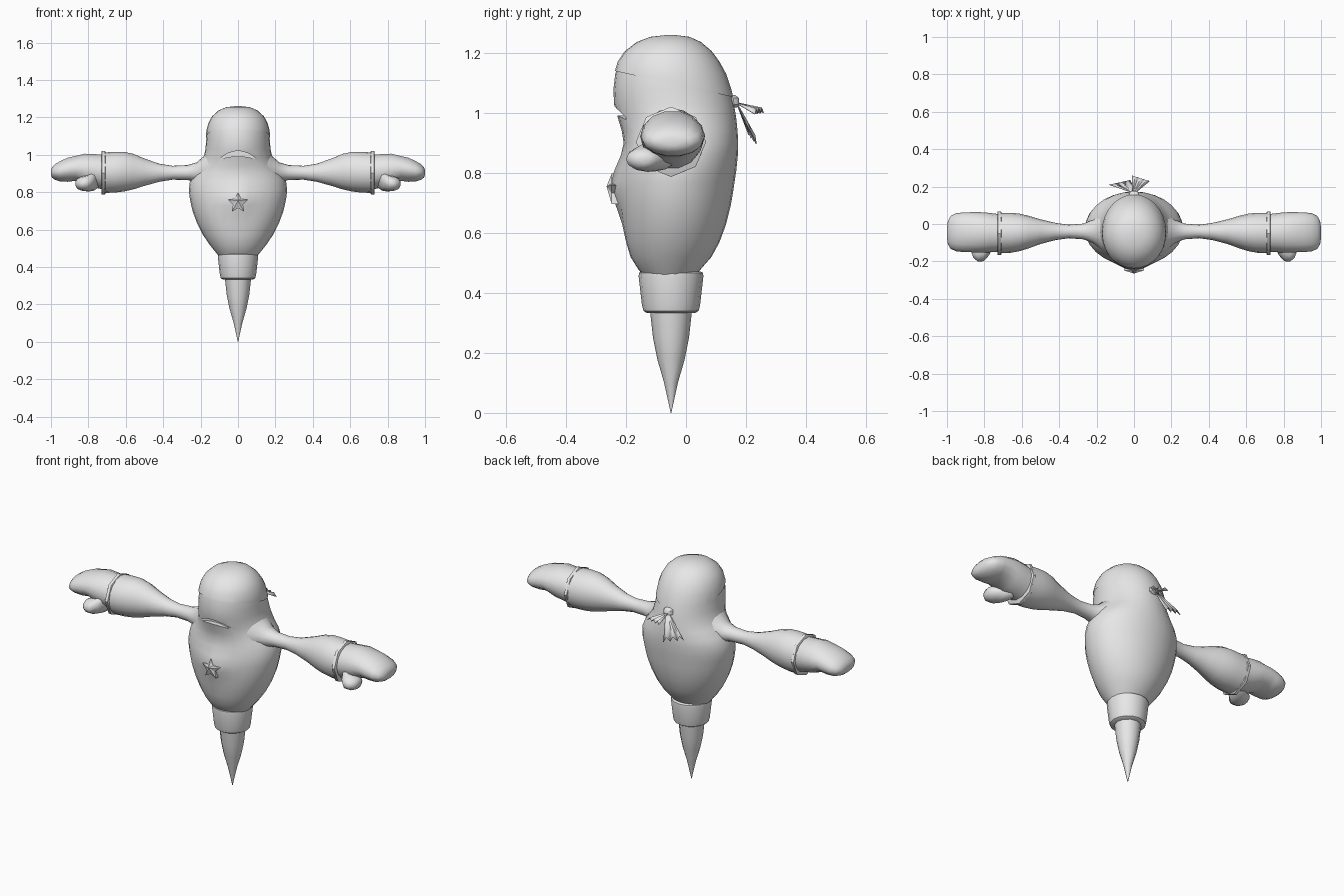
import bpy, bmesh, math
from mathutils import Vector

grey = bpy.data.materials.new("plain_grey")
grey.diffuse_color = (0.8, 0.8, 0.8, 1)


def finish(name, bm):
    bmesh.ops.recalc_face_normals(bm, faces=bm.faces[:])
    me = bpy.data.meshes.new(name)
    bm.to_mesh(me)
    bm.free()
    ob = bpy.data.objects.new(name, me)
    bpy.context.collection.objects.link(ob)
    me.materials.append(grey)
    return ob


def loft(rings, n, axis="z", turn=0.0):
    """Elliptical rings (position, centre a, centre b, radius a, radius b) along an axis."""
    bm = bmesh.new()
    loops = []
    for t, ca, cb, ra, rb in rings:
        loop = []
        for i in range(n):
            a = 2 * math.pi * i / n + turn
            p, q = ca + ra * math.cos(a), cb + rb * math.sin(a)
            loop.append(bm.verts.new((p, q, t) if axis == "z" else (t, p, q)))
        loops.append(loop)
    for u, v in zip(loops, loops[1:]):
        for i in range(n):
            j = (i + 1) % n
            bm.faces.new((u[i], u[j], v[j], v[i]))
    bm.faces.new(loops[0])
    bm.faces.new(loops[-1])
    return bm


def mirror(ob):
    m = ob.modifiers.new("mirror", "MIRROR")
    m.use_mirror_merge = False
    return ob


# Body and head: height, half width, front y, back y
profile = [(0.455, 0.10, -0.14, 0.03), (0.48, 0.12, -0.16, 0.05), (0.52, 0.152, -0.185, 0.085),
           (0.57, 0.186, -0.2, 0.112), (0.63, 0.217, -0.213, 0.134), (0.69, 0.24, -0.221, 0.149),
           (0.73, 0.25, -0.224, 0.156), (0.77, 0.258, -0.224, 0.162), (0.81, 0.263, -0.221, 0.168),
           (0.86, 0.257, -0.212, 0.173), (0.90, 0.238, -0.208, 0.174), (0.94, 0.207, -0.214, 0.172),
           (0.98, 0.185, -0.226, 0.168), (1.03, 0.174, -0.24, 0.16), (1.08, 0.17, -0.242, 0.147),
           (1.13, 0.165, -0.236, 0.13), (1.17, 0.154, -0.224, 0.108), (1.205, 0.134, -0.2, 0.082),
           (1.235, 0.1, -0.16, 0.046), (1.252, 0.06, -0.115, 0.008), (1.258, 0.012, -0.06, -0.04)]


def body_rings(rows, grow=0.0):
    return [(z + grow * max(0, (z - 1.1) / 0.16) * 0.6, 0, (f + b) / 2, w + grow, (b - f) / 2 + grow)
            for z, w, f, b in rows]


bm = loft(body_rings(profile), 28)
for v in bm.verts:  # pinched chest
    if v.co.y < -0.1:
        v.co.y -= 0.03 * max(0, 1 - abs(v.co.x) / 0.13 - abs(v.co.z - 0.76) / 0.12)
body = finish("body", bm)

# Mouth: crescent cut into the face
bm = bmesh.new()
arc = [(-0.1 + 0.2 * i / 12) for i in range(13)]
outline = [(x, 0.978 + 0.042 * (1 - (x / 0.1) ** 2)) for x in arc]
outline += [(x, 0.975 + 0.017 * (1 - (x / 0.1) ** 2)) for x in reversed(arc)]
face = bm.faces.new([bm.verts.new((x, -0.4, z)) for x, z in outline])
ext = bmesh.ops.extrude_face_region(bm, geom=[face])
for v in ext["geom"]:
    if isinstance(v, bmesh.types.BMVert):
        v.co.y = -0.2
cutter = finish("mouth_cutter", bm)
cutter.hide_render = True
cutter.hide_set(True)
cut = body.modifiers.new("mouth", "BOOLEAN")
cut.operation, cut.solver, cut.object = "DIFFERENCE", "EXACT", cutter

# Head scarf: thin shell over the head with a tilted lower edge
bm = loft(body_rings(profile[12:], 0.004), 28)
bmesh.ops.bisect_plane(bm, geom=bm.verts[:] + bm.edges[:] + bm.faces[:], plane_co=(0, 0, 1.088),
                       plane_no=Vector((0, 0.22, 1)), clear_inner=True)
finish("head_scarf", bm)

# Scarf knot
finish("scarf_knot", loft([(1.018, 0, 0.16, 0.012, 0.01), (1.028, 0, 0.16, 0.028, 0.019),
                           (1.05, 0, 0.158, 0.028, 0.019), (1.06, 0, 0.155, 0.012, 0.01)], 10))


# Scarf tails: fluted fans with ragged ends
def tail(name, left, right):
    left, right = Vector(left), Vector(right)
    root = Vector((0, 0.17, 1.035))
    bm = bmesh.new()
    rows = []
    for i in range(7):
        s = i / 6
        wave = Vector((0, 0.3, 1)) * (0.008 if i % 2 else -0.008)
        end = left.lerp(right, s) + wave
        start = root + (right - left).normalized() * 0.02 * (s - 0.5)
        rows.append([bm.verts.new(start.lerp(end, k)) for k in (0, 0.5, 0.93 if i % 2 else 1)])
    for a, b in zip(rows, rows[1:]):
        for k in range(2):
            bm.faces.new((a[k], a[k + 1], b[k + 1], b[k]))
    finish(name, bm).modifiers.new("cloth", "SOLIDIFY").thickness = 0.003


tail("scarf_tail_lower", (-0.135, 0.212, 0.935), (-0.02, 0.238, 0.905))
tail("scarf_tail_upper", (-0.01, 0.262, 1.01), (0.085, 0.232, 1.005))

# Star on the chest
bm = bmesh.new()
ring = []
for i in range(10):
    r = 0.056 if i % 2 == 0 else 0.028
    a = math.pi / 2 + i * math.pi / 5
    ring.append((r * math.cos(a), 0.742 + r * math.sin(a)))
front = [bm.verts.new((x, -0.248, z)) for x, z in ring]
back = [bm.verts.new((x, -0.19, z)) for x, z in ring]
tip = bm.verts.new((0, -0.265, 0.755))
for i in range(10):
    j = (i + 1) % 10
    bm.faces.new((front[i], front[j], back[j], back[i]))
    bm.faces.new((front[i], front[j], tip))
bm.faces.new(back)
finish("chest_star", bm)

# Collar and spike under the body
finish("collar", loft([(0.333, 0, -0.05, 0.08, 0.08), (0.34, 0, -0.05, 0.092, 0.092),
                       (0.36, 0, -0.05, 0.097, 0.097), (0.455, 0, -0.05, 0.108, 0.108),
                       (0.467, 0, -0.05, 0.107, 0.107), (0.472, 0, -0.05, 0.098, 0.098)], 16))
finish("spike", loft([(0, 0, -0.05, 0.001, 0.001), (0.1, 0, -0.05, 0.023, 0.023),
                      (0.18, 0, -0.05, 0.046, 0.046), (0.25, 0, -0.05, 0.06, 0.06),
                      (0.34, 0, -0.05, 0.07, 0.07)], 12))

# Arms flaring from the shoulder to the wide cuff
mirror(finish("arm", loft([(0.13, -0.04, 0.92, 0.13, 0.12), (0.18, -0.04, 0.914, 0.095, 0.082),
                           (0.22, -0.04, 0.908, 0.062, 0.052), (0.27, -0.04, 0.905, 0.042, 0.04),
                           (0.35, -0.04, 0.904, 0.036, 0.037), (0.42, -0.04, 0.904, 0.046, 0.048),
                           (0.5, -0.041, 0.907, 0.066, 0.073), (0.56, -0.043, 0.91, 0.086, 0.095),
                           (0.61, -0.045, 0.91, 0.1, 0.106), (0.66, -0.047, 0.907, 0.107, 0.109),
                           (0.72, -0.048, 0.904, 0.108, 0.108)], 16, "x")))

# Octagonal wrist ring
mirror(finish("wrist_ring", loft([(0.709, -0.05, 0.904, 0.112, 0.112), (0.712, -0.05, 0.904, 0.117, 0.117),
                                  (0.728, -0.05, 0.904, 0.117, 0.117),
                                  (0.731, -0.05, 0.904, 0.112, 0.112)], 8, "x")))

# Mitten hand and thumb
mirror(finish("hand", loft([(0.715, -0.048, 0.907, 0.1, 0.096), (0.77, -0.046, 0.915, 0.105, 0.091),
                            (0.82, -0.045, 0.922, 0.108, 0.086), (0.87, -0.044, 0.927, 0.107, 0.068),
                            (0.91, -0.044, 0.92, 0.106, 0.066), (0.95, -0.044, 0.912, 0.102, 0.056),
                            (0.98, -0.045, 0.908, 0.088, 0.042), (0.995, -0.046, 0.905, 0.062, 0.027),
                            (1.0, -0.047, 0.905, 0.03, 0.013)], 14, "x")))
bm = loft([(0.745, -0.07, 0.875, 0.04, 0.05), (0.775, -0.1, 0.858, 0.068, 0.052),
           (0.805, -0.128, 0.848, 0.071, 0.044), (0.835, -0.14, 0.846, 0.06, 0.038),
           (0.858, -0.14, 0.846, 0.042, 0.029), (0.868, -0.138, 0.846, 0.018, 0.013)], 12, "x")
mirror(finish("thumb", bm))

# Smooth shading with sharp edges kept
bpy.ops.object.select_all(action="DESELECT")
for ob in bpy.context.scene.objects:
    if ob.type == "MESH" and not ob.hide_render and ob.name != "chest_star":
        ob.select_set(True)
        bpy.context.view_layer.objects.active = ob
bpy.ops.object.shade_smooth_by_angle(angle=math.radians(45))
